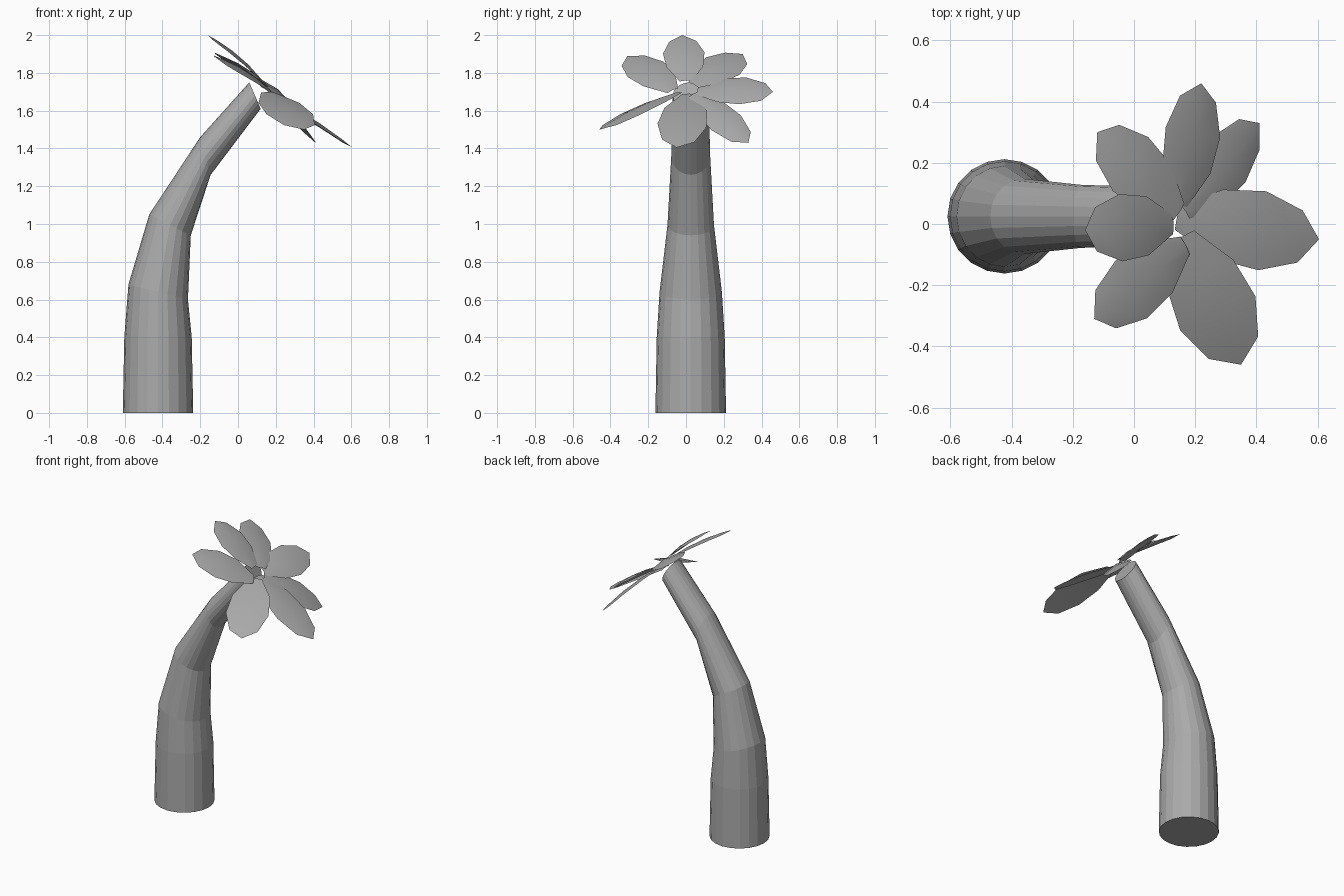
import bpy, bmesh, math
from mathutils import Vector

cube = bpy.data.objects.get("Cube")
if cube:
    bpy.data.objects.remove(cube, do_unlink=True)

grey = bpy.data.materials.new("plain_grey")
grey.use_nodes = True
GREY = (0.4, 0.4, 0.4, 1)
grey.diffuse_color = GREY
grey.node_tree.nodes["Principled BSDF"].inputs["Base Color"].default_value = GREY


def add_object(name, bm):
    mesh = bpy.data.meshes.new(name)
    bm.to_mesh(mesh)
    bm.free()
    mesh.materials.append(grey)
    obj = bpy.data.objects.new(name, mesh)
    bpy.context.collection.objects.link(obj)
    return obj


# Bent, tapering trunk: rings given by left and right ends (x, z) and depth radius
SIDES = 20
AXIS_Y = 0.025
rings = [
    ((-0.61, 0), (-0.237, 0), 0.187),
    ((-0.602, 0.4), (-0.245, 0.4), 0.18),
    ((-0.58, 0.68), (-0.265, 0.6), 0.165),
    ((-0.47, 1.05), (-0.25, 0.94), 0.123),
    ((-0.2, 1.46), (-0.145, 1.26), 0.103),
    ((0.06, 1.75), (0.12, 1.61), 0.095),
]
bm = bmesh.new()
loops = []
for left, right, depth in rings:
    a, b = Vector((left[0], AXIS_Y, left[1])), Vector((right[0], AXIS_Y, right[1]))
    mid, half = (a + b) / 2, (b - a) / 2
    loop = []
    for i in range(SIDES):
        t = math.tau * i / SIDES
        loop.append(bm.verts.new(mid + half * math.cos(t) + Vector((0, depth * math.sin(t), 0))))
    loops.append(loop)
for low, high in zip(loops, loops[1:]):
    for i in range(SIDES):
        j = (i + 1) % SIDES
        bm.faces.new((low[i], low[j], high[j], high[i]))
bm.faces.new(loops[0][::-1])
bm.faces.new(loops[-1])
add_object("trunk", bm)


# Broad leaf with a pointed tip and a gently raised midrib
def add_leaf(name, base, tip, half_width, facing):
    base, tip = Vector(base), Vector(tip)
    along = tip - base
    side = along.cross(Vector(facing)).normalized()
    normal = side.cross(along).normalized()
    bm = bmesh.new()
    rows = []
    for t, w in ((0, 0.3), (0.3, 0.88), (0.6, 1), (0.87, 0.66)):
        arch = normal * 0.08 * t * (1 - t)
        centre = base + along * t + arch
        edge = side * half_width * w
        drop = normal * 0.018 * w
        rows.append([bm.verts.new(p) for p in (centre - edge - drop, centre, centre + edge - drop)])
    for r, s in zip(rows, rows[1:]):
        for i in range(2):
            bm.faces.new((r[i], r[i + 1], s[i + 1], s[i]))
    end = bm.verts.new(tip)
    for i in range(2):
        bm.faces.new((rows[-1][i], rows[-1][i + 1], end))
    for f in bm.faces:
        f.smooth = True
    add_object(name, bm)


TILT = (0.62, 0, 0.78)
UP = (0, 0, 1)
add_leaf("leaf_top", (0.13, 0, 1.76), (-0.16, -0.02, 2.0), 0.11, TILT)
add_leaf("leaf_back_high", (0.15, 0.04, 1.74), (-0.12, 0.3, 1.9), 0.115, TILT)
add_leaf("leaf_back", (0.15, 0.06, 1.71), (0.22, 0.46, 1.7), 0.115, TILT)
add_leaf("leaf_back_low", (0.17, 0.04, 1.69), (0.41, 0.33, 1.43), 0.1, TILT)
add_leaf("leaf_low", (0.14, 0.02, 1.69), (0.605, -0.05, 1.405), 0.13, TILT)
add_leaf("leaf_front_low", (0.16, -0.04, 1.7), (0.35, -0.46, 1.5), 0.135, UP)
add_leaf("leaf_front_high", (0.17, -0.07, 1.71), (-0.13, -0.31, 1.89), 0.115, TILT)
